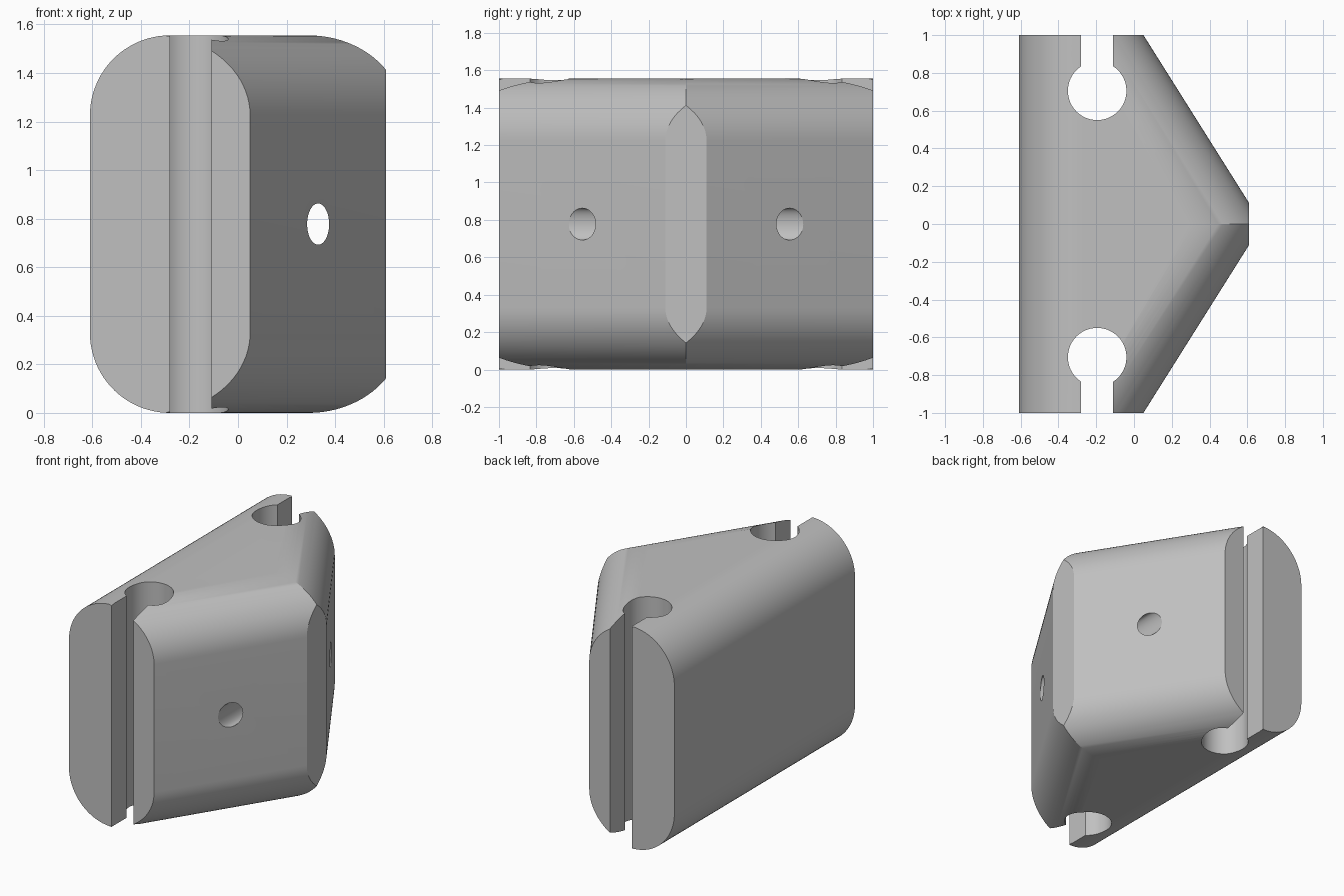
import bpy, bmesh, math
from mathutils import Vector

if "Cube" in bpy.data.objects:
    bpy.data.objects.remove(bpy.data.objects["Cube"])

H, R = 1.555, 0.33            # height, edge rounding radius
BACK, TIP, SIDE = -0.61, 0.61, 1.0
SHOULDER, TIP_HALF = 0.05, 0.11

# Outward direction of the slanted faces in plan
slant = Vector((TIP - SHOULDER, SIDE - TIP_HALF)).normalized()
nx, ny = slant.y, slant.x
tip_inset = TIP_HALF * ny     # inset at which the flat nose closes to a point

mat = bpy.data.materials.new("light grey")
mat.use_nodes = True
grey = (0.53, 0.53, 0.53, 1)
mat.diffuse_color = grey
mat.node_tree.nodes["Principled BSDF"].inputs["Base Color"].default_value = grey


def make_object(name, bm):
    bmesh.ops.recalc_face_normals(bm, faces=bm.faces)
    mesh = bpy.data.meshes.new(name)
    bm.to_mesh(mesh)
    bm.free()
    obj = bpy.data.objects.new(name, mesh)
    bpy.context.collection.objects.link(obj)
    mesh.materials.append(mat)
    return obj


def loft(name, rings):
    """Skin a stack of closed rings and cap both ends."""
    bm = bmesh.new()
    rows = [[bm.verts.new(p) for p in ring] for ring in rings]
    n = len(rows[0])
    for a, b in zip(rows, rows[1:]):
        for i in range(n):
            j = (i + 1) % n
            bm.faces.new((a[i], a[j], b[j], b[i]))
    bm.faces.new(rows[0][::-1])
    bm.faces.new(rows[-1])
    bmesh.ops.remove_doubles(bm, verts=bm.verts, dist=1e-5)
    return make_object(name, bm)


def plan(d, z):
    """Plan outline with back and slanted faces moved inward by d."""
    back = BACK + d
    shoulder = max(back, SHOULDER - d / nx)
    half = max(0.0, TIP_HALF - d / ny)
    nose = TIP - max(0.0, d - tip_inset) / nx
    return [(back, -SIDE, z), (shoulder, -SIDE, z), (nose, -half, z),
            (nose, half, z), (shoulder, SIDE, z), (back, SIDE, z)]


# Body: wedge block with rounded back and slanted edges
closing = math.acos(1 - tip_inset / R)
angles = [closing * i / 8 for i in range(8)]
angles += [closing + (math.pi / 2 - closing) * i / 14 for i in range(15)]
lower = [(R * (1 - math.cos(a)), R * (1 - math.sin(a))) for a in reversed(angles)]
rings = [plan(d, z) for d, z in lower]
rings += [plan(d, H - z) for d, z in reversed(lower)]
body = loft("wedge_body", rings)

# Keyhole channels: round bore opening through a slot at each end
SLOT_X, BORE_Y, BORE_R, SLOT_HALF = -0.195, 0.705, 0.155, 0.085
gap = math.asin(SLOT_HALF / BORE_R)
cutters = []
for name, s in (("front_channel", -1), ("back_channel", 1)):
    outline = [(SLOT_X - SLOT_HALF, s * 1.2), (SLOT_X + SLOT_HALF, s * 1.2)]
    for i in range(49):
        a = gap + (2 * math.pi - 2 * gap) * i / 48
        outline.append((SLOT_X + BORE_R * math.sin(a),
                        s * (BORE_Y + BORE_R * math.cos(a))))
    cutters.append(loft(name, [[(x, y, z) for x, y in outline] for z in (-0.2, H + 0.2)]))

# Cross hole, round on the slanted faces, running front to back
turns = [2 * math.pi * i / 48 for i in range(48)]
cutters.append(loft("cross_hole", [
    [(0.33 + 0.085 * ny * math.cos(a), y, H / 2 + 0.085 * math.sin(a)) for a in turns]
    for y in (-1.2, 1.2)]))

# Cut the channels and hole
bpy.ops.object.select_all(action="DESELECT")
body.select_set(True)
bpy.context.view_layer.objects.active = body
for cutter in cutters:
    cutter.hide_render = True
    mod = body.modifiers.new(cutter.name, "BOOLEAN")
    mod.operation = "DIFFERENCE"
    mod.solver = "EXACT"
    mod.object = cutter
    bpy.ops.object.modifier_apply(modifier=mod.name)
    bpy.data.objects.remove(cutter)

bpy.ops.object.shade_smooth_by_angle(angle=math.radians(25))
